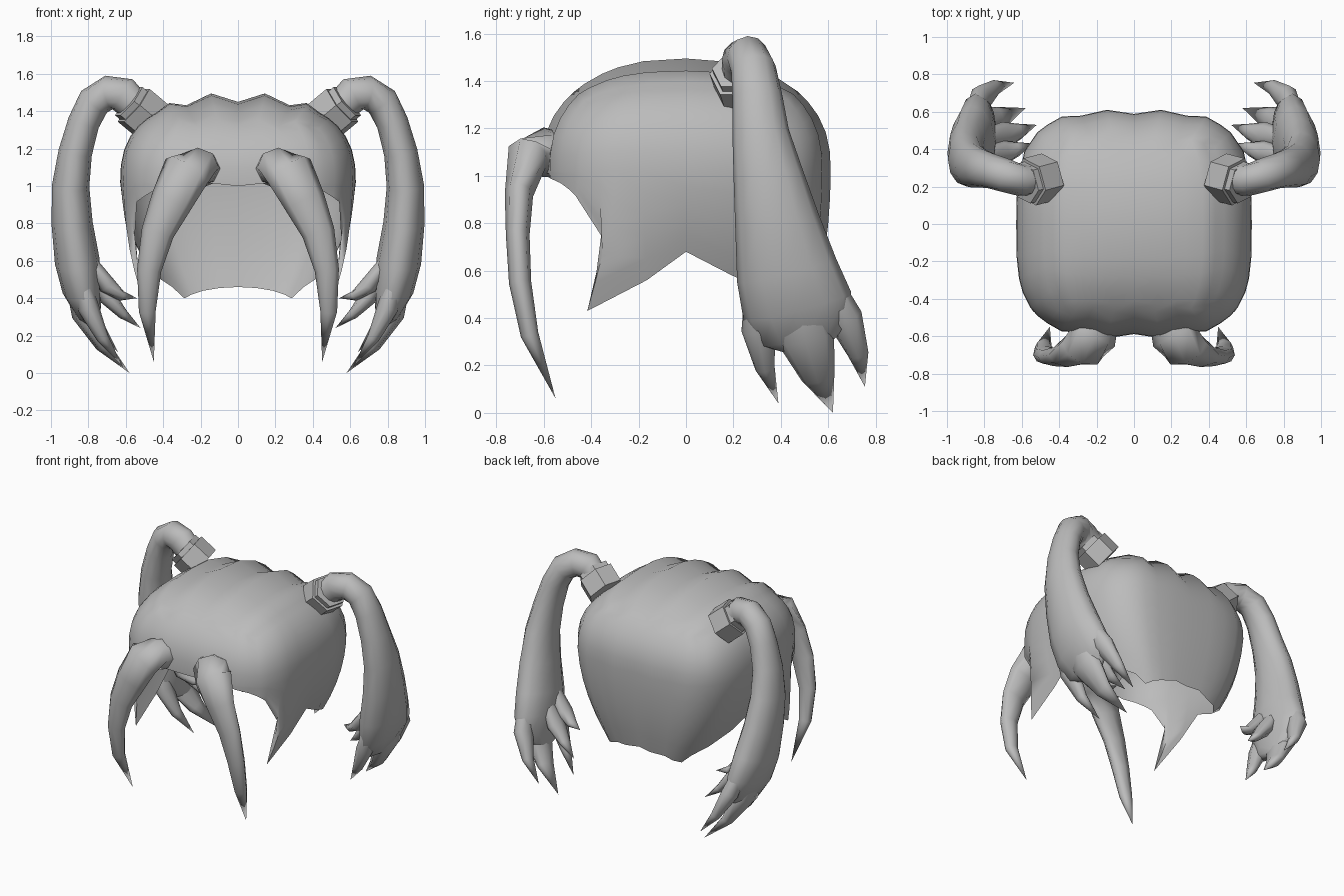
import bpy, bmesh, math
from mathutils import Matrix, Vector

cube = bpy.data.objects.get("Cube")
if cube:
    bpy.data.objects.remove(cube, do_unlink=True)

GREY = (0.5, 0.5, 0.5, 1)
hair = bpy.data.materials.new("hair_grey")
hair.use_nodes = True
hair.diffuse_color = GREY
hair.node_tree.nodes["Principled BSDF"].inputs["Base Color"].default_value = GREY


def finish(bm, name, angle, mirror=True):
    bmesh.ops.remove_doubles(bm, verts=bm.verts, dist=0.0005)
    bmesh.ops.recalc_face_normals(bm, faces=bm.faces)
    mesh = bpy.data.meshes.new(name)
    bm.to_mesh(mesh)
    bm.free()
    mesh.materials.append(hair)
    obj = bpy.data.objects.new(name, mesh)
    bpy.context.collection.objects.link(obj)
    bpy.ops.object.select_all(action="DESELECT")
    obj.select_set(True)
    bpy.context.view_layer.objects.active = obj
    bpy.ops.object.shade_smooth_by_angle(angle=math.radians(angle))
    if mirror:
        obj.modifiers.new("Mirror", "MIRROR").use_mirror_merge = False


def add_grid(bm, rows):
    grid = [[bm.verts.new(p) for p in row] for row in rows]
    for r0, r1 in zip(grid, grid[1:]):
        for i in range(len(r0) - 1):
            bm.faces.new((r0[i], r0[i + 1], r1[i + 1], r1[i]))


def strand(name, path, ref, sides=8):
    """Tapered tube; each path entry is x, y, z, half width along ref, other half width."""
    bm = bmesh.new()
    pts = [Vector(p[:3]) for p in path]
    rings = []
    for i, p in enumerate(path):
        tan = (pts[min(i + 1, len(pts) - 1)] - pts[max(i - 1, 0)]).normalized()
        a = (Vector(ref) - tan * tan.dot(Vector(ref))).normalized()
        b = tan.cross(a)
        ring = []
        for k in range(sides + 1):
            t = math.tau * (k % sides) / sides
            ring.append(pts[i] + a * p[3] * math.cos(t) + b * p[4] * math.sin(t))
        rings.append(ring)
    add_grid(bm, rings)
    finish(bm, name, 80)


# Scalp cap: rounded box dome with lobed top and a skirt down to an uneven hem
MID, HALF = 1.02, Vector((0.63, 0.598, 0.45))
PLAN, RISE = 3.5, 2.6
LOBES = {0: -0.045, 0.23: 0.065, 0.46: -0.04, 0.65: 0.05}
US = [-1, -0.83, -0.65, -0.46, -0.23, 0, 0.23, 0.46, 0.65, 0.83, 1]
VS = [-1, -0.85, -0.65, -0.5, -0.3, 0, 0.35, 0.7, 1]
SIDE_HEM = [0.94, 0.915, 0.73, 0.43, 0.56, 0.68, 0.58, 0.51, 0.46]
SIDE_FLARE = {-0.85: (0, -0.02), -0.65: (0.02, 0.01), -0.5: (0.12, -0.16), -0.3: (0.05, 0)}
FRONT_HEM = [0.94, 0.97, 0.99, 1.01, 1.015, 1.0]
BACK_HEM = [0.46, 0.40, 0.42, 0.44, 0.455, 0.46]


def dome(u, v, w, lobe):
    plan = (abs(u) ** PLAN + abs(v) ** PLAN) ** (RISE / PLAN)
    n = (plan + abs(w) ** RISE) ** (1 / RISE)
    bump = LOBES.get(abs(lobe), 0)
    sag = 0.14 * (v / n) ** 2
    return Vector((u * HALF.x / n, v * HALF.y * (1 + 0.35 * bump) / n,
                   MID + w * HALF.z * (1 + bump - sag) / n))


def skirt(p, hem, t, flare):
    d = (MID - hem) * t
    out = math.copysign(flare[0], p.x) * t ** 1.5
    return Vector((p.x * (1 - 0.15 * d - 0.75 * d * d) + out,
                   p.y * (1 - 0.35 * d * d) + flare[1] * t ** 1.5, MID - d))


def wall(bm, columns):
    """Columns are (u, v, lobe, hem height, hem flare)."""
    rows = [[dome(u, v, w, l) for u, v, l, h, f in columns] for w in (1, 0.8, 0.6, 0.4, 0.2, 0)]
    for t in (0.2, 0.4, 0.6, 0.8, 1):
        rows.append([skirt(dome(u, v, 0, l), h, t, f) for u, v, l, h, f in columns])
    add_grid(bm, rows)


bm = bmesh.new()
add_grid(bm, [[dome(u, v, 1, u) for u in US] for v in VS])
for side in (-1, 1):
    wall(bm, [(side, v, 1, h, SIDE_FLARE.get(v, (0, 0))) for v, h in zip(VS, SIDE_HEM)])
for end, hems in ((-1, FRONT_HEM), (1, BACK_HEM)):
    wall(bm, [(u, end, u, h, (0, 0)) for u, h in zip(US, hems + hems[-2::-1])])
finish(bm, "scalp_cap", 50, mirror=False)

# Curved front bangs
strand("front_bang", [
    (0.19, -0.50, 1.08, 0.11, 0.09), (0.215, -0.60, 1.10, 0.125, 0.105),
    (0.275, -0.67, 1.08, 0.135, 0.09), (0.355, -0.705, 0.92, 0.113, 0.06),
    (0.43, -0.71, 0.75, 0.088, 0.05), (0.475, -0.70, 0.55, 0.065, 0.047),
    (0.485, -0.66, 0.33, 0.045, 0.038), (0.45, -0.55, 0.06, 0, 0)], (1, 0, 0))

# Hair ties: wide band and narrower collar
AXIS = Vector((0.74, -0.2, 0.62)).normalized()
for name, start, end, r in (("hair_tie", -0.08, 0.05, 0.13), ("tie_collar", 0.04, 0.085, 0.112)):
    bm = bmesh.new()
    rot = AXIS.to_track_quat("Z", "Y").to_matrix().to_4x4()
    rot.translation = Vector((0.52, 0.235, 1.40)) + AXIS * (start + end) / 2
    bmesh.ops.create_cone(bm, cap_ends=True, segments=6, radius1=r, radius2=r, depth=end - start,
                          matrix=rot @ Matrix.Rotation(math.radians(30), 4, "Z"))
    finish(bm, name, 20)

# Side tails
strand("side_tail", [
    (0.53, 0.235, 1.41, 0.08, 0.08), (0.61, 0.235, 1.485, 0.085, 0.098),
    (0.69, 0.26, 1.50, 0.09, 0.092), (0.77, 0.285, 1.45, 0.095, 0.09),
    (0.825, 0.30, 1.34, 0.105, 0.085), (0.87, 0.315, 1.18, 0.12, 0.09),
    (0.895, 0.347, 1.0, 0.148, 0.10), (0.887, 0.385, 0.80, 0.18, 0.11),
    (0.86, 0.425, 0.60, 0.215, 0.12), (0.835, 0.47, 0.45, 0.235, 0.105),
    (0.80, 0.50, 0.33, 0.20, 0.07), (0.77, 0.52, 0.25, 0.05, 0.03)], (0, 1, 0), sides=12)

# Pointed locks at the tail ends: root, middle, tip, half width, half thickness
LOCKS = {
    "front_lock": ((0.87, 0.33, 0.72), (0.80, 0.305, 0.35), (0.62, 0.39, 0.04), 0.075, 0.06),
    "middle_lock": ((0.88, 0.43, 0.72), (0.825, 0.505, 0.32), (0.58, 0.62, 0.0), 0.13, 0.07),
    "back_lock": ((0.87, 0.47, 0.75), (0.82, 0.67, 0.40), (0.64, 0.755, 0.11), 0.08, 0.06),
    "inner_low_lock": ((0.84, 0.46, 0.66), (0.70, 0.47, 0.41), (0.52, 0.53, 0.24), 0.08, 0.05),
    "inner_high_lock": ((0.84, 0.36, 0.72), (0.70, 0.38, 0.47), (0.54, 0.43, 0.40), 0.07, 0.05),
}
for name, (root, mid, tip, width, thick) in LOCKS.items():
    root, mid, tip = Vector(root), Vector(mid), Vector(tip)
    ctrl = 2 * mid - (root + tip) / 2
    path = []
    for t, k in ((0, 0.3), (0.25, 0.75), (0.5, 0.95), (0.75, 0.55), (1, 0)):
        p = root * (1 - t) ** 2 + ctrl * 2 * t * (1 - t) + tip * t * t
        path.append((*p, width * k, thick * k))
    strand(name, path, (0, 1, 0))
